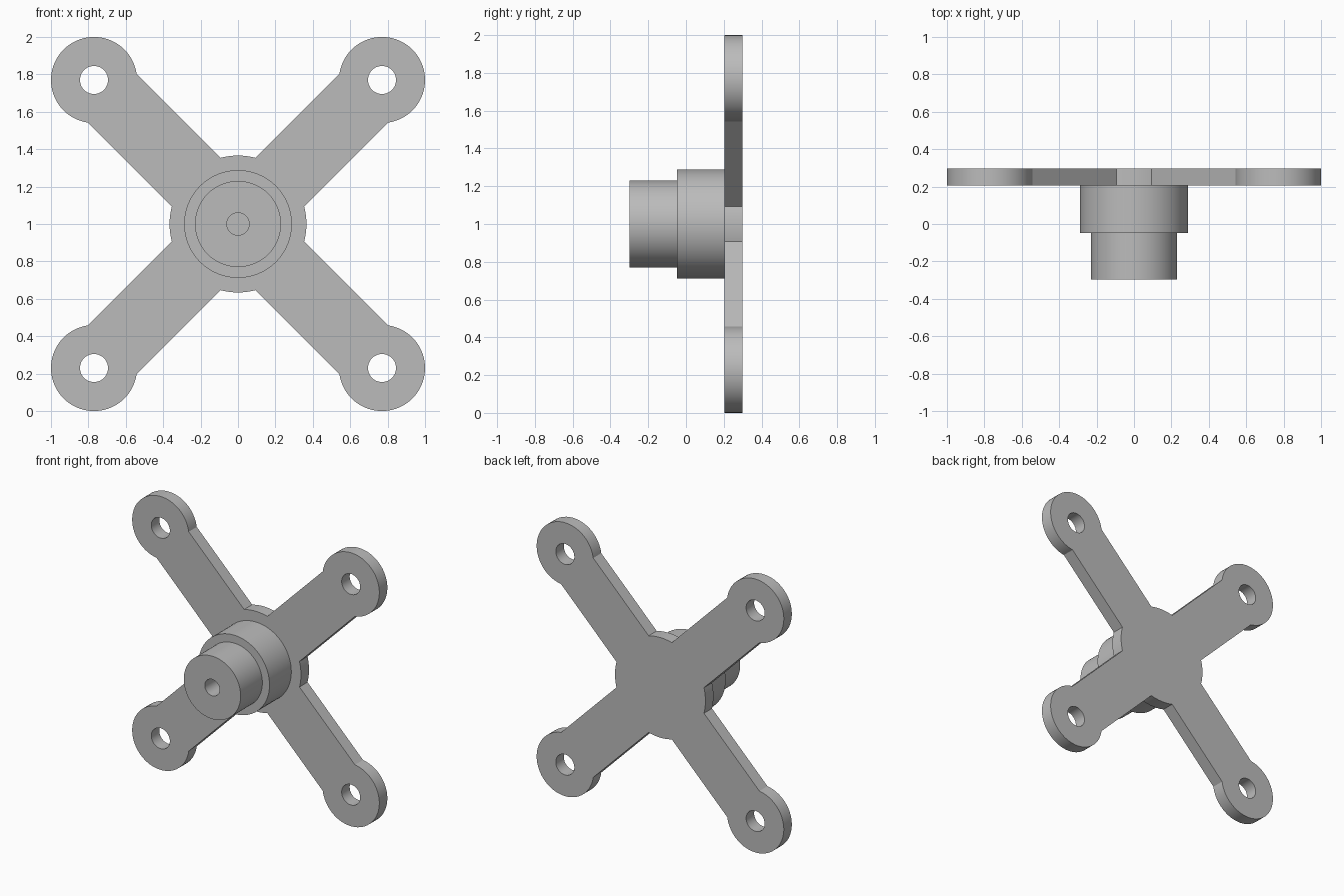
import bpy, bmesh
from math import pi, sin, cos, asin, radians
from mathutils import Vector, Matrix

cube = bpy.data.objects.get("Cube")
if cube:
    bpy.data.objects.remove(cube, do_unlink=True)

FRONT, STEP, PLATE_FRONT, BACK = -0.298, -0.047, 0.205, 0.298
HUB_R, ARM_HALF = 0.366, 0.184
LUG_R, LUG_HOLE_R, LUG_POS = 0.23, 0.075, 0.77
LUG_DIST = LUG_POS * 2 ** 0.5

grey = bpy.data.materials.new("plain grey")
grey.use_nodes = True
grey.diffuse_color = (0.5, 0.5, 0.5, 1)
grey.node_tree.nodes["Principled BSDF"].inputs["Base Color"].default_value = (0.5, 0.5, 0.5, 1)


def arc(cx, cz, r, start, end, n):
    """Points along an arc in the XZ plane, both ends included."""
    return [(cx + r * cos(start + (end - start) * i / n),
             cz + r * sin(start + (end - start) * i / n)) for i in range(n + 1)]


def finish(bm, name):
    bmesh.ops.recalc_face_normals(bm, faces=bm.faces)
    mesh = bpy.data.meshes.new(name)
    bm.to_mesh(mesh)
    bm.free()
    mesh.materials.append(grey)
    obj = bpy.data.objects.new(name, mesh)
    bpy.context.collection.objects.link(obj)
    bpy.ops.object.select_all(action="DESELECT")
    obj.select_set(True)
    bpy.context.view_layer.objects.active = obj
    bpy.ops.object.shade_smooth_by_angle(angle=radians(20))
    return obj


# Four-armed plate: hub arcs alternating with rounded lugs, each lug drilled
hub_half = asin(ARM_HALF / HUB_R)
lug_half = pi - asin(ARM_HALF / LUG_R)
outline, loops = [], []
for k in range(4):
    a = pi / 4 + k * pi / 2
    cx, cz = LUG_DIST * cos(a), LUG_DIST * sin(a)
    outline += arc(cx, cz, LUG_R, a - lug_half, a + lug_half, 48)
    outline += arc(0, 0, HUB_R, a + hub_half, a + pi / 2 - hub_half, 12)
    loops.append(arc(cx, cz, LUG_HOLE_R, 0, 2 * pi, 40)[:-1])
loops.append(outline)

bm = bmesh.new()
edges = []
for loop in loops:
    verts = [bm.verts.new((x, PLATE_FRONT, z + 1)) for x, z in loop]
    edges += [bm.edges.new((v, verts[i - 1])) for i, v in enumerate(verts)]
bmesh.ops.triangle_fill(bm, edges=edges, use_beauty=True, normal=(0, -1, 0))
extruded = bmesh.ops.extrude_face_region(bm, geom=bm.faces[:], use_keep_orig=True)
bmesh.ops.translate(bm, vec=(0, BACK - PLATE_FRONT, 0),
                    verts=[g for g in extruded["geom"] if isinstance(g, bmesh.types.BMVert)])
finish(bm, "cross_plate")

# Stepped shaft with a blind centre hole, turned about the Y axis
profile = [(0, STEP), (0.06, STEP), (0.06, FRONT), (0.23, FRONT), (0.23, STEP),
           (0.288, STEP), (0.288, PLATE_FRONT + 0.02), (0, PLATE_FRONT + 0.02)]
bm = bmesh.new()
verts = [bm.verts.new((r, y, 1)) for r, y in profile]
edges = [bm.edges.new(pair) for pair in zip(verts, verts[1:])]
bmesh.ops.spin(bm, geom=verts + edges, cent=(0, 0, 1), axis=(0, 1, 0),
               angle=2 * pi, steps=72, use_merge=True)
bmesh.ops.remove_doubles(bm, verts=bm.verts, dist=0.0001)
finish(bm, "stepped_shaft")
